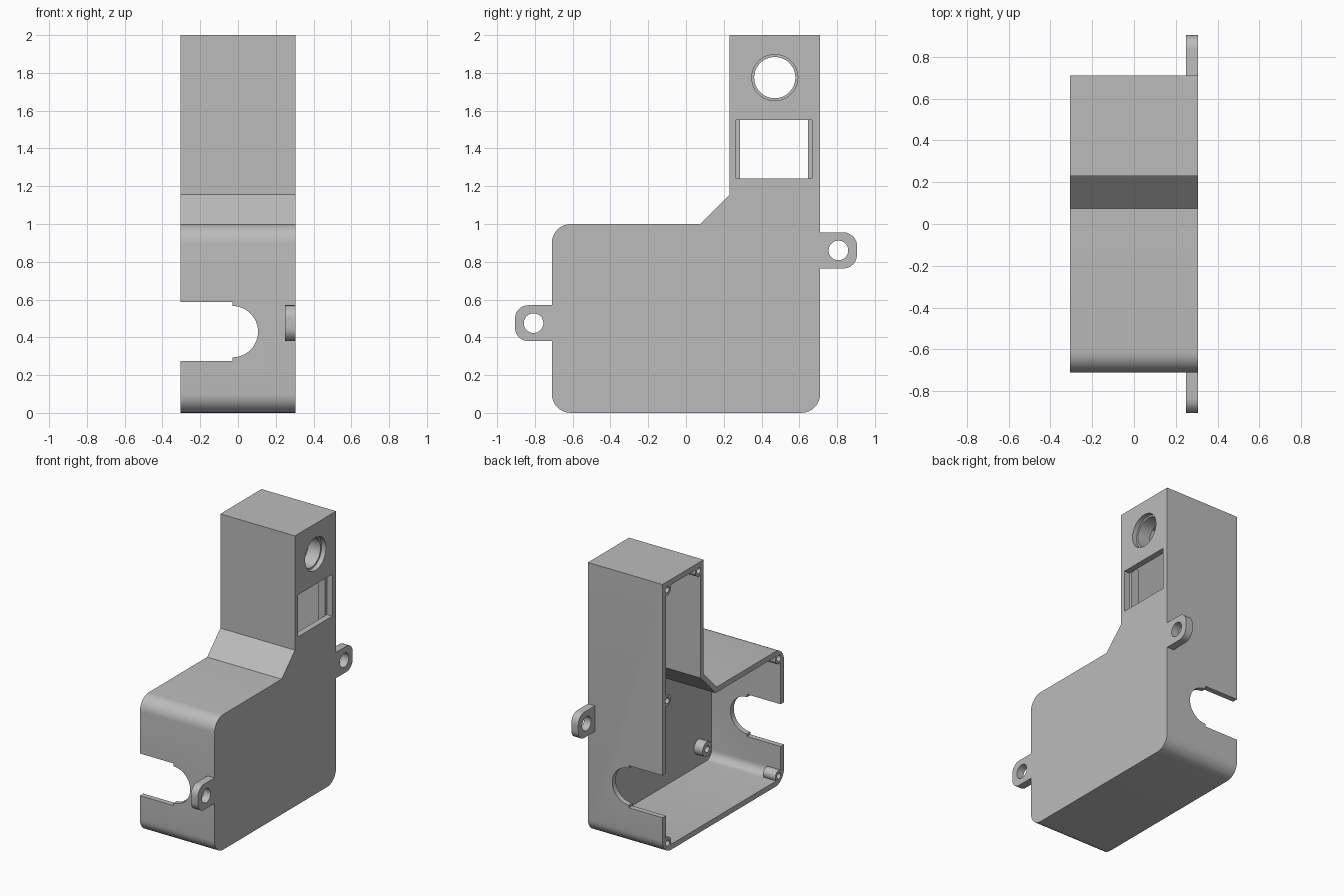
import bpy, bmesh
from math import sin, cos, pi
from mathutils import Vector

cube = bpy.data.objects.get("Cube")
if cube:
    bpy.data.objects.remove(cube, do_unlink=True)

grey = bpy.data.materials.new("plain grey")
grey.use_nodes = True
COLOR = (0.5, 0.5, 0.5, 1)
grey.diffuse_color = COLOR
grey.node_tree.nodes["Principled BSDF"].inputs["Base Color"].default_value = COLOR


def rounded(points, steps=8):
    """Outline from (a, b, radius) corners; a radius of 0 stays sharp."""
    out = []
    for i, (a, b, r) in enumerate(points):
        p = Vector((a, b))
        if r == 0:
            out.append(p)
            continue
        d1 = (Vector(points[i - 1][:2]) - p).normalized()
        d2 = (Vector(points[(i + 1) % len(points)][:2]) - p).normalized()
        centre = p + (d1 + d2) * r          # right-angled corners
        for k in range(steps + 1):
            t = k / steps * pi / 2
            out.append(centre - d2 * r * cos(t) - d1 * r * sin(t))
    return out


def circle(a, b, r, n=32):
    return [Vector((a + r * cos(2 * pi * k / n), b + r * sin(2 * pi * k / n)))
            for k in range(n)]


def box(a0, a1, b0, b1):
    return [Vector(p) for p in ((a0, b0), (a1, b0), (a1, b1), (a0, b1))]


def prism(name, outline, lo, hi, axis="x"):
    """Extrude an outline along x (outline in y, z) or along y (outline in x, z)."""
    def place(p, t):
        return (t, p.x, p.y) if axis == "x" else (p.x, t, p.y)
    bm = bmesh.new()
    face = bm.faces.new([bm.verts.new(place(p, lo)) for p in outline])
    ext = bmesh.ops.extrude_face_region(bm, geom=[face])
    moved = [g for g in ext["geom"] if isinstance(g, bmesh.types.BMVert)]
    bmesh.ops.translate(bm, verts=moved, vec=Vector(place(Vector((0, 0)), hi - lo)))
    bmesh.ops.recalc_face_normals(bm, faces=bm.faces)
    mesh = bpy.data.meshes.new(name)
    bm.to_mesh(mesh)
    bm.free()
    mesh.materials.append(grey)
    ob = bpy.data.objects.new(name, mesh)
    bpy.context.collection.objects.link(ob)
    return ob


def combine(ob, other, operation):
    mod = ob.modifiers.new("combine", "BOOLEAN")
    mod.operation, mod.solver, mod.object = operation, "EXACT", other
    bpy.context.view_layer.objects.active = ob
    bpy.ops.object.modifier_apply(modifier=mod.name)
    bpy.data.objects.remove(other, do_unlink=True)


def cut(ob, outline, lo, hi, axis="x"):
    combine(ob, prism("cutter", outline, lo, hi, axis), "DIFFERENCE")


OPEN, CLOSED, PANEL = -0.305, 0.305, 0.26

# Housing: stepped outline hollowed from the open side
outer = rounded([(-0.71, 0, 0.1), (0.71, 0, 0.1), (0.71, 2, 0), (0.23, 2, 0),
                 (0.23, 1.155, 0), (0.075, 1, 0), (-0.71, 1, 0.1)])
inner = rounded([(-0.67, 0.04, 0.06), (0.67, 0.04, 0.06), (0.67, 1.96, 0), (0.265, 1.96, 0),
                 (0.265, 1.138, 0), (0.09, 0.96, 0), (-0.67, 0.96, 0.06)])
housing = prism("housing", outer, OPEN, CLOSED)
cut(housing, inner, OPEN - 0.1, PANEL)

# Screw bosses on the open rim, with blind holes
bosses = [(0.655, 1.94), (0.285, 1.94), (0.655, 1.12), (0.65, 0.065),
          (-0.65, 0.065), (-0.65, 0.935)]
for y, z in bosses:
    combine(housing, prism("boss", circle(y, z, 0.042, 20), OPEN, OPEN + 0.1), "UNION")
for y, z in bosses:
    cut(housing, circle(y, z, 0.022, 16), OPEN - 0.05, OPEN + 0.07)

# Cable notches through the front and back walls: slot plus round end
cut(housing, box(OPEN - 0.1, -0.03, 0.275, 0.587), -1, 1, "y")
cut(housing, circle(-0.03, 0.43, 0.136, 48), -1, 1, "y")

# Round port and rectangular window in the closed panel
cut(housing, circle(0.47, 1.775, 0.122, 48), PANEL - 0.03, CLOSED + 0.1)
cut(housing, box(0.265, 0.667, 1.24, 1.55), PANEL - 0.03, CLOSED + 0.1)

# Sleeve behind the round port
sleeve = prism("port_sleeve", circle(0.47, 1.775, 0.14, 48), PANEL - 0.09, PANEL + 0.01)
cut(sleeve, circle(0.47, 1.775, 0.109, 48), 0, 1)

# Upright guides either side of the window
guides = [prism("window_guide_" + side, box(y, y + 0.025, 1.2, 1.59), PANEL - 0.06, PANEL)
          for side, y in (("front", 0.26), ("back", 0.647))]

# Standoffs inside the closed panel
standoffs = []
for y in (-0.52, 0.52):
    for z in (0.18, 0.8):
        post = prism("standoff", circle(y, z, 0.055, 24), PANEL - 0.07, PANEL + 0.01)
        cut(post, circle(y, z, 0.025, 16), PANEL - 0.2, PANEL - 0.01)
        standoffs.append(post)

# Mounting tabs at front and back
tabs = []
for name, s, z in (("front_tab", -1, 0.475), ("back_tab", 1, 0.86)):
    tab = prism(name, rounded([(s * 0.71, z - 0.095, 0), (s * 0.905, z - 0.095, 0.07),
                               (s * 0.905, z + 0.095, 0.07), (s * 0.71, z + 0.095, 0)]),
                0.248, CLOSED)
    cut(tab, circle(s * 0.807, z, 0.052), 0, 1)
    tabs.append(tab)

# Smooth the curved faces, keep edges sharp
bpy.ops.object.select_all(action="DESELECT")
for ob in [housing, sleeve] + guides + standoffs + tabs:
    ob.select_set(True)
bpy.context.view_layer.objects.active = housing
bpy.ops.object.shade_smooth_by_angle(angle=pi / 6)
